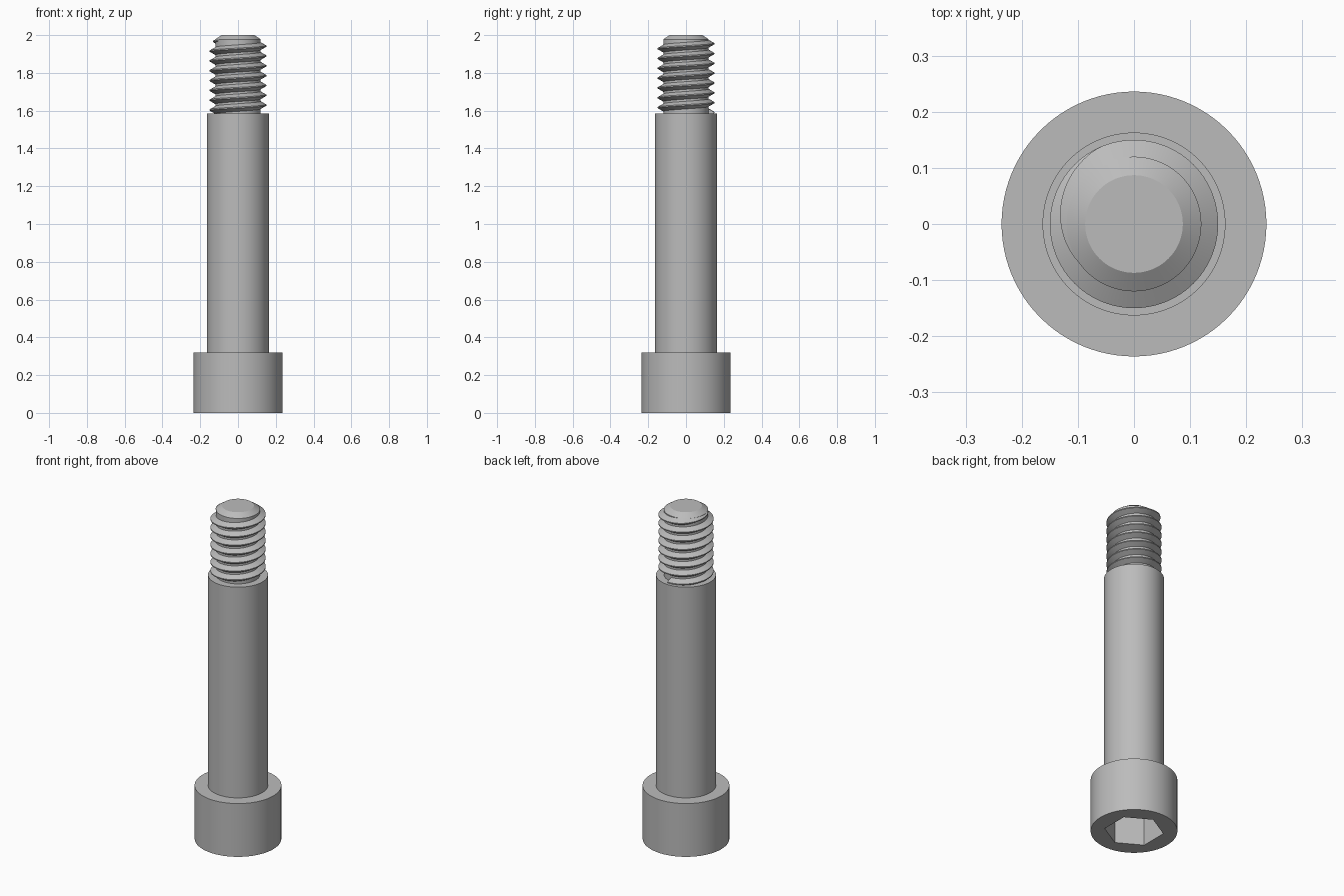
import bpy
import bmesh
from math import sin, cos, pi, radians

cube = bpy.data.objects.get("Cube")
if cube:
    bpy.data.objects.remove(cube, do_unlink=True)

STEPS = 96

steel = bpy.data.materials.new("grey steel")
steel.use_nodes = True
colour = (0.5, 0.5, 0.5, 1)
steel.diffuse_color = colour
steel.node_tree.nodes["Principled BSDF"].inputs["Base Color"].default_value = colour


def finish(name, bm, smooth=30):
    """Turn a bmesh into a shaded object."""
    bmesh.ops.recalc_face_normals(bm, faces=bm.faces)
    mesh = bpy.data.meshes.new(name)
    bm.to_mesh(mesh)
    bm.free()
    mesh.materials.append(steel)
    obj = bpy.data.objects.new(name, mesh)
    bpy.context.collection.objects.link(obj)
    bpy.ops.object.select_all(action='DESELECT')
    obj.select_set(True)
    bpy.context.view_layer.objects.active = obj
    bpy.ops.object.shade_smooth_by_angle(angle=radians(smooth))
    return obj


def lathe(name, profile, segments=STEPS):
    """Revolve (radius, height) points and cap both ends."""
    bm = bmesh.new()
    rings = [[bm.verts.new((r * cos(2 * pi * i / segments),
                            r * sin(2 * pi * i / segments), z))
              for i in range(segments)] for r, z in profile]
    for low, high in zip(rings, rings[1:]):
        for i in range(segments):
            j = (i + 1) % segments
            bm.faces.new((low[i], low[j], high[j], high[i]))
    bm.faces.new(rings[0])
    bm.faces.new(rings[-1])
    return finish(name, bm)


# Cylindrical head with a hexagonal socket in its underside
HEAD_TOP = 0.32
SOCKET_DEPTH = 0.2
head = lathe("head", [(0.236, 0), (0.236, HEAD_TOP)])
bm = bmesh.new()
bmesh.ops.create_cone(bm, cap_ends=True, segments=6, radius1=0.162,
                      radius2=0.162, depth=2 * SOCKET_DEPTH)
cutter = finish("socket_cutter", bm)
cutter.rotation_euler.z = 0  # corners lie on the y axis
cutter.hide_render = True
cut = head.modifiers.new("hex socket", 'BOOLEAN')
cut.operation = 'DIFFERENCE'
cut.solver = 'EXACT'
cut.object = cutter
bpy.ops.object.select_all(action='DESELECT')
head.select_set(True)
bpy.context.view_layer.objects.active = head
bpy.ops.object.modifier_apply(modifier=cut.name)
bpy.data.objects.remove(cutter, do_unlink=True)
bpy.ops.object.shade_smooth_by_angle(angle=radians(30))

# Plain shoulder and chamfered core of the threaded end
SHOULDER_TOP = 1.585
CORE = 0.12
lathe("shoulder", [(0.163, HEAD_TOP), (0.163, SHOULDER_TOP)])
lathe("thread_core", [(CORE, SHOULDER_TOP), (CORE, 1.978), (0.087, 2)])

# Right-handed helical thread that runs out at the tip
PITCH = 0.052
CREST = 0.15
END_ANGLE = radians(225)
END_Z = 1.974
TURNS = 7.4
FADE = radians(110)
bm = bmesh.new()
rows = []
count = int(TURNS * STEPS)
for i in range(count + 1):
    back = 2 * pi * (count - i) / STEPS
    a = END_ANGLE - back
    z = END_Z - PITCH * back / (2 * pi)
    grow = min(1, back / FADE)
    root = CORE - 0.003
    crest = root + (CREST - root) * max(grow, 0.02)
    half = 0.003 + 0.019 * max(grow, 0.05)
    section = [(root, -half), (crest, -0.003), (crest, 0.003), (root, half)]
    rows.append([bm.verts.new((r * cos(a), r * sin(a), z + dz))
                 for r, dz in section])
for one, two in zip(rows, rows[1:]):
    for k in range(4):
        m = (k + 1) % 4
        bm.faces.new((one[k], one[m], two[m], two[k]))
bm.faces.new(rows[0])
bm.faces.new(rows[-1])
finish("thread", bm)
